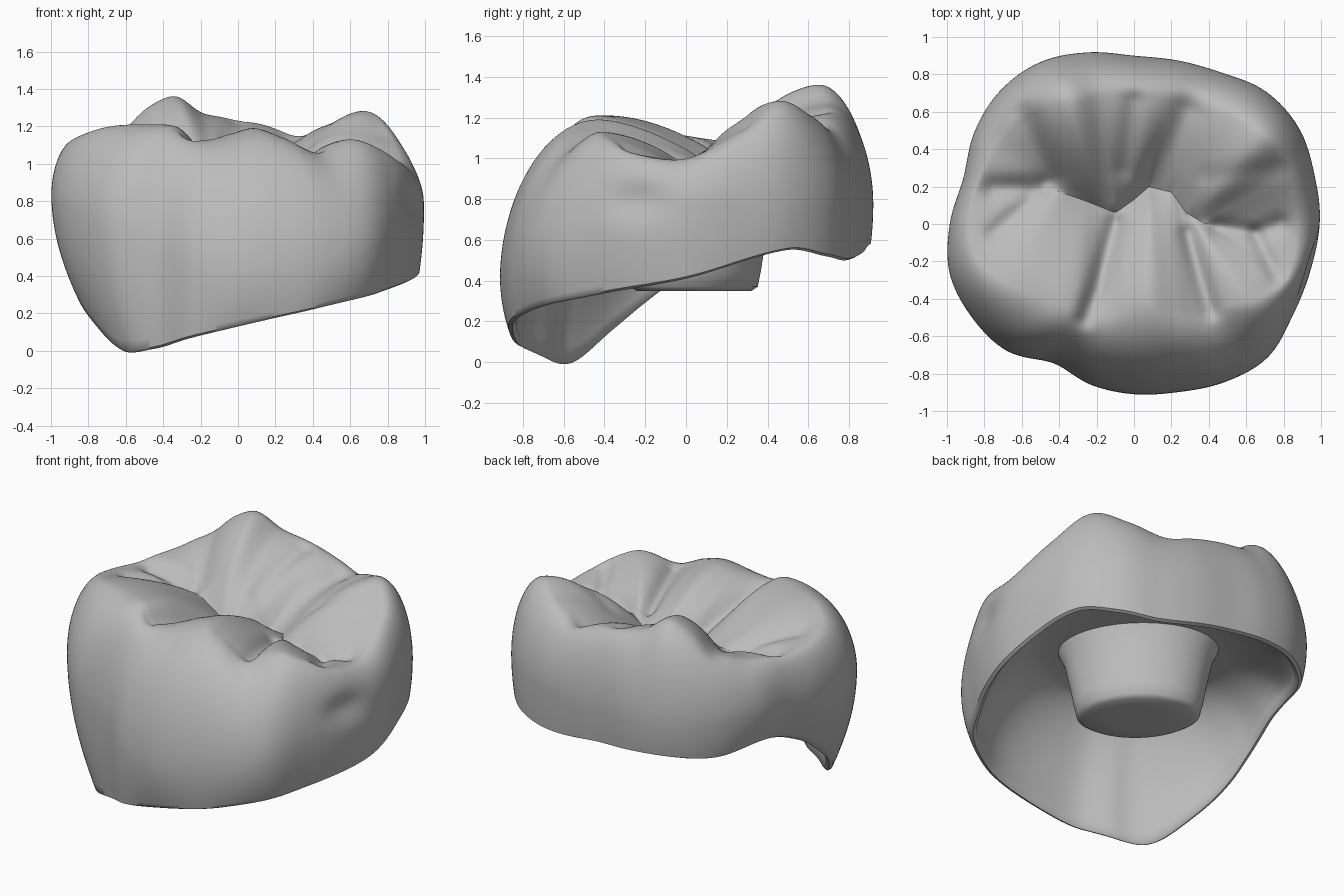
import bpy
import bmesh
import math
from mathutils import Vector

cube = bpy.data.objects.get("Cube")
if cube:
    bpy.data.objects.remove(cube, do_unlink=True)


def periodic(pairs):
    """Smooth closed curve through (degrees, value) pairs."""
    pairs = sorted(pairs)
    count = len(pairs)

    def knot(i):
        turn, k = divmod(i, count)
        return pairs[k][0] + 360 * turn, pairs[k][1]

    def slope(i):
        (a, u), (b, v) = knot(i - 1), knot(i + 1)
        return (v - u) / (b - a)

    def value(angle):
        angle = (angle - pairs[0][0]) % 360 + pairs[0][0]
        i = max(k for k in range(count) if pairs[k][0] <= angle)
        (a, u), (b, v) = knot(i), knot(i + 1)
        h = b - a
        t = (angle - a) / h
        s = 1 - t
        return (u * s * s * (1 + 2 * t) + v * t * t * (3 - 2 * t)
                + h * t * s * (slope(i) * s - slope(i + 1) * t))

    return value


# Widest outline, every fifteen degrees from +x
outline_radii = [.995, 1, 1.02, 1, .935, .905, .9, .95, 1, 1.01, .985, .945,
                 .985, 1.02, 1, .96, .86, .89, .91, .93, .975, 1.01, .98, .98]
outline = periodic([(15 * i, r) for i, r in enumerate(outline_radii)])

# Lower margin: height, and radius as a share of the outline
margin_z = periodic([(0, .41), (30, .55), (45, .52), (60, .5), (90, .56), (115, .58),
                     (135, .57), (155, .61), (175, .5), (190, .33), (205, .16),
                     (222, 0), (236, .01), (250, .06), (270, .13), (290, .2),
                     (310, .27), (335, .34)])
margin_share = periodic([(0, .975), (90, .99), (160, .95), (190, .88), (205, .86),
                         (222, .87), (236, .94), (250, .965), (270, .95), (290, .97),
                         (315, .95)])
bulge_z = periodic([(0, .78), (90, .77), (180, .85), (215, .72), (250, .48),
                    (270, .42), (300, .48), (330, .66)])

# Crest of the cusps: degrees, radius, height
crest = [(0, .86, 1), (18, .86, 1.13), (33, .82, 1.28), (48, .78, 1.22), (62, .72, 1.17),
         (75, .7, 1.2), (90, .7, 1.24), (105, .72, 1.27), (119, .74, 1.36),
         (145, .82, 1.14), (160, .84, 1.1), (170, .86, 1.09), (190, .86, 1.14),
         (205, .74, 1.2), (220, .63, 1.21), (235, .57, 1.2), (251, .54, 1.13),
         (265, .45, 1.16), (282, .44, 1.19), (296, .52, 1.14), (309, .61, 1.07),
         (325, .73, 1.13), (335, .82, 1.08), (344, .87, 1.02)]
crest_radius = periodic([(a, r) for a, r, z in crest])
crest_z = periodic([(a, z) for a, r, z in crest])

# Winding valley along the middle of the chewing surface
valley = [Vector(p) for p in [(-.42, .18), (-.25, .12), (-.1, .06), (0, .13), (.08, .2),
                              (.2, .17), (.28, .06), (.4, -.01)]]

# Fissures in the chewing surface: path, depth, width
grooves = [
    ([(-.75, .19), (-.5, .2)], .045, .06),
    ([(.45, -.02), (.65, -.05), (.78, 0)], .035, .05),
    ([(-.1, 0), (-.2, -.35), (-.26, -.5)], .05, .05),
    ([(.29, -.05), (.36, -.3), (.41, -.46)], .04, .045),
    ([(.1, .22), (.28, .6)], .05, .09),
    ([(-.45, .25), (-.6, .6)], .04, .07),
    ([(-.05, .3), (0, .65)], .03, .06),
    ([(.4, .25), (.75, .3)], .015, .06),
    ([(.65, -.05), (.76, -.28)], .03, .04),
    ([(-.56, .12), (-.75, -.05)], .03, .05),
]
CEILING_Z = .8
PEG_Z = .35


def valley_point(x):
    for a, b in zip(valley, valley[1:]):
        if x <= b.x:
            return a.lerp(b, (x - a.x) / (b.x - a.x))
    return valley[-1]


def groove_depth(point):
    total = 0
    for path, depth, width in grooves:
        nearest = 9
        for start, end in zip(path, path[1:]):
            a, b = Vector(start), Vector(end)
            t = (point - a).dot(b - a) / (b - a).length_squared
            nearest = min(nearest, (point - a.lerp(b, min(1, max(0, t)))).length)
        total += depth * math.exp(-(nearest / width) ** 2)
    return min(total, .08)


def column(angle):
    """Points from the middle of the socket, round the margin, to the valley."""
    turn = math.radians(angle)
    direction = Vector((math.cos(turn), math.sin(turn)))
    wide, low = outline(angle), margin_z(angle)
    edge = wide * margin_share(angle)
    mid, top = bulge_z(angle), crest_z(angle)
    tip = crest_radius(angle)
    points = []

    def add(radius, z, center=Vector((0, 0))):
        flat = center + direction * radius
        points.append(Vector((flat.x, flat.y, z)))

    # Oval socket peg, wider across one diagonal
    diagonal = turn - math.radians(135)
    oval = 1 / math.hypot(math.cos(diagonal) / 1.2, math.sin(diagonal) / .85)
    for radius, z in [(.15, PEG_Z), (.27, PEG_Z), (.3, PEG_Z + .02), (.315, .45),
                      (.335, .58), (.36, .72), (.39, CEILING_Z)]:
        add(radius * oval, z, Vector((0, .04)))

    # Hollow inside, sloping from a deep ring to the thin margin
    inner = edge - .04
    steps = 12
    for i in range(1, steps + 1):
        t = i / steps * math.pi / 2
        add(.5 + (inner - .5) * math.sin(t) ** 1.2,
            low + .02 + (CEILING_Z - low - .02) * max(0, math.cos(t)) ** 1.2)
    add(edge - .02, low)

    # Outer wall below and above the bulge
    for i in range(steps + 1):
        t = i / steps
        add(edge + (wide - edge) * (1 - (1 - t) ** 2), low + .01 + (mid - low - .01) * t)
    for i in range(1, 2 * steps + 1):
        t = i / (2 * steps) * math.pi / 2
        radius = tip + (wide - tip) * math.cos(t)
        z = mid + (top - mid) * math.sin(t) ** 1.08
        add(radius, z - groove_depth(direction * radius) * math.sin(t) ** 6)

    # Shallow dent on the +x contact side
    offset = (angle + 180) % 360 - 180 + 14
    for p in points[-3 * steps:]:
        p.x -= .035 * math.exp(-(offset / 9) ** 2 - ((p.z - .79) / .09) ** 2)

    # Chewing surface sloping from the crest to the valley
    foot = valley_point(.4 * direction.x - .02)
    floor = .92 + .07 * direction.x ** 2 - .03 * direction.x
    rings = 36
    for i in range(1, rings + 1):
        r = 1 - i / rings
        flat = foot.lerp(direction * tip, r)
        z = floor + (top - floor) * (1 - (1 - r) ** 1.7)
        points.append(Vector((flat.x, flat.y, z - groove_depth(flat))))
    return points


# Skin the columns, closing the top along the valley
segments = 200
bm = bmesh.new()
columns = [[bm.verts.new(p) for p in column(360 * i / segments)] for i in range(segments)]
socket_middle = bm.verts.new((0, .04, PEG_Z))
for here, there in zip(columns, columns[1:] + columns[:1]):
    bm.faces.new((socket_middle, there[0], here[0]))
    for k in range(len(here) - 1):
        bm.faces.new((here[k], there[k], there[k + 1], here[k + 1]))
bmesh.ops.remove_doubles(bm, verts=[c[-1] for c in columns], dist=.00002)
bmesh.ops.recalc_face_normals(bm, faces=bm.faces)
mesh = bpy.data.meshes.new("tooth_crown")
bm.to_mesh(mesh)
bm.free()
crown = bpy.data.objects.new("tooth_crown", mesh)
bpy.context.collection.objects.link(crown)

# Plain grey finish
grey = bpy.data.materials.new("plain_grey")
grey.use_nodes = True
grey.diffuse_color = (.5, .5, .5, 1)
grey.node_tree.nodes["Principled BSDF"].inputs["Base Color"].default_value = (.5, .5, .5, 1)
mesh.materials.append(grey)

bpy.ops.object.select_all(action="DESELECT")
crown.select_set(True)
bpy.context.view_layer.objects.active = crown
bpy.ops.object.shade_smooth_by_angle(angle=math.radians(50))
